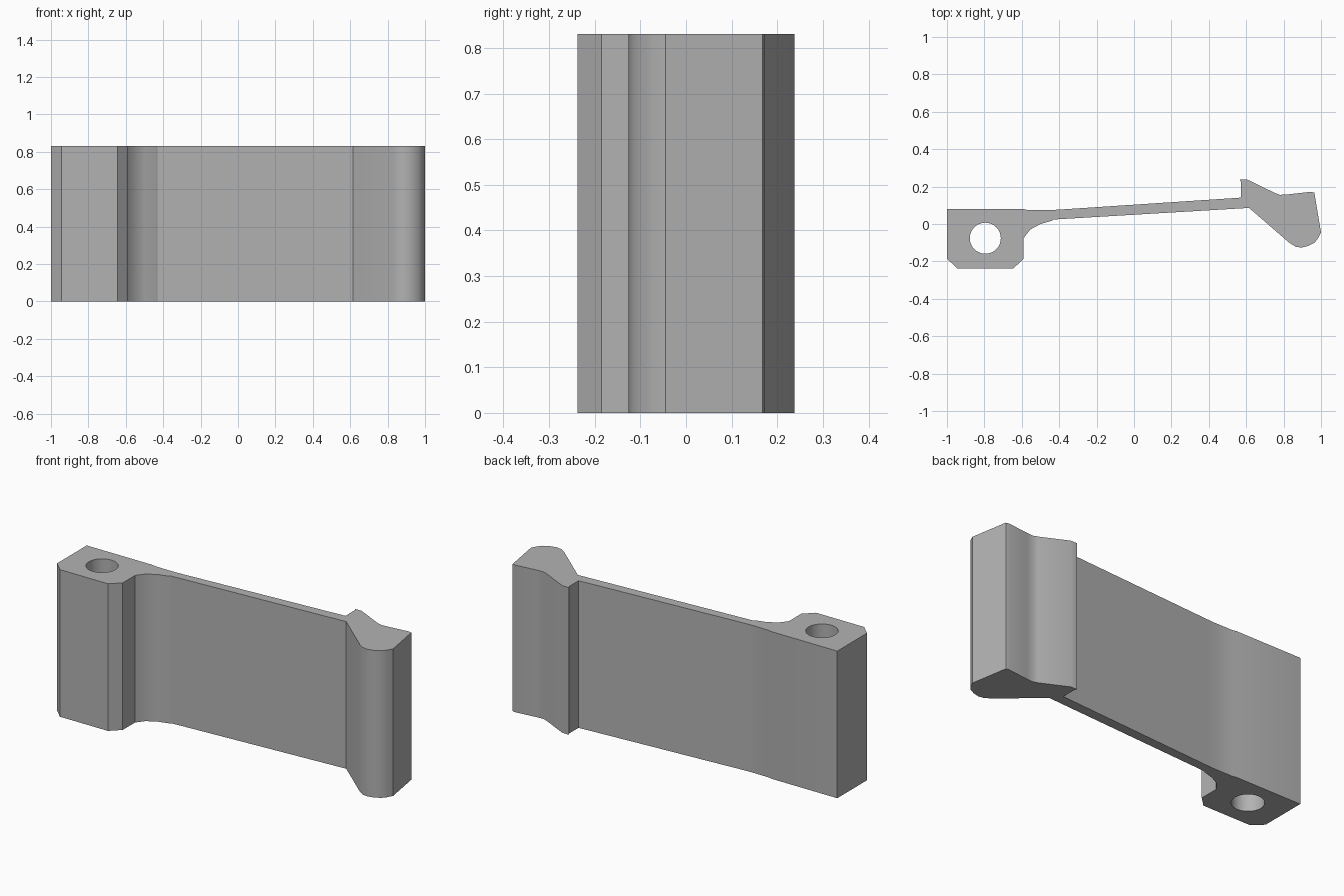
import bpy
import bmesh
from math import cos, sin, tau, radians
from mathutils import Vector

HEIGHT = 0.83

cube = bpy.data.objects.get("Cube")
if cube:
    bpy.data.objects.remove(cube, do_unlink=True)

grey = bpy.data.materials.new("plain grey")
grey.use_nodes = True
colour = (0.45, 0.45, 0.45, 1)
grey.diffuse_color = colour
grey.node_tree.nodes["Principled BSDF"].inputs["Base Color"].default_value = colour


def circle(x, y, radius, count):
    return [(x + radius * cos(tau * i / count), y + radius * sin(tau * i / count))
            for i in range(count)]


def add_loop(bm, points):
    verts = [bm.verts.new((x, y, 0)) for x, y in points]
    return [bm.edges.new((a, b)) for a, b in zip(verts, verts[1:] + verts[:1])]


def extruded_plate(name, loops, height):
    """Fill the outline, leaving inner loops open, and pull it upward."""
    bm = bmesh.new()
    edges = [e for points in loops for e in add_loop(bm, points)]
    bmesh.ops.triangle_fill(bm, edges=edges, use_beauty=True, normal=Vector((0, 0, 1)))
    result = bmesh.ops.extrude_face_region(bm, geom=bm.faces[:], use_keep_orig=True)
    top = [v for v in result["geom"] if isinstance(v, bmesh.types.BMVert)]
    bmesh.ops.translate(bm, verts=top, vec=(0, 0, height))
    bmesh.ops.recalc_face_normals(bm, faces=bm.faces[:])
    mesh = bpy.data.meshes.new(name)
    bm.to_mesh(mesh)
    bm.free()
    mesh.materials.append(grey)
    obj = bpy.data.objects.new(name, mesh)
    bpy.context.collection.objects.link(obj)
    return obj


# Thick mounting block with chamfered front corners
block = [(-1, 0.08), (-1, -0.185), (-0.945, -0.238), (-0.645, -0.238), (-0.59, -0.185)]
# Curved fillet running into the thin arm
fillet = [(-0.59, -0.075), (-0.555, -0.03), (-0.5, 0.0), (-0.44, 0.017), (-0.43, 0.024)]
# Hooked end: rounded nose, slanted tip and back barb
hook = [(0.615, 0.086), (0.83, -0.1), (0.865, -0.122), (0.895, -0.126),
        (0.93, -0.118), (0.965, -0.1), (0.985, -0.075), (1, -0.045),
        (0.964, 0.168), (0.945, 0.172), (0.82, 0.158), (0.78, 0.156),
        (0.755, 0.165), (0.605, 0.238), (0.565, 0.238), (0.572, 0.225), (0.572, 0.141)]
# Back side of the thin arm
arm_back = [(-0.4, 0.077), (-0.46, 0.074), (-0.57, 0.075), (-0.59, 0.08)]

latch = extruded_plate("latch_arm",
                       [block + fillet + hook + arm_back, circle(-0.795, -0.076, 0.083, 32)],
                       HEIGHT)

bpy.ops.object.select_all(action="DESELECT")
latch.select_set(True)
bpy.context.view_layer.objects.active = latch
bpy.ops.object.shade_smooth_by_angle(angle=radians(30))
